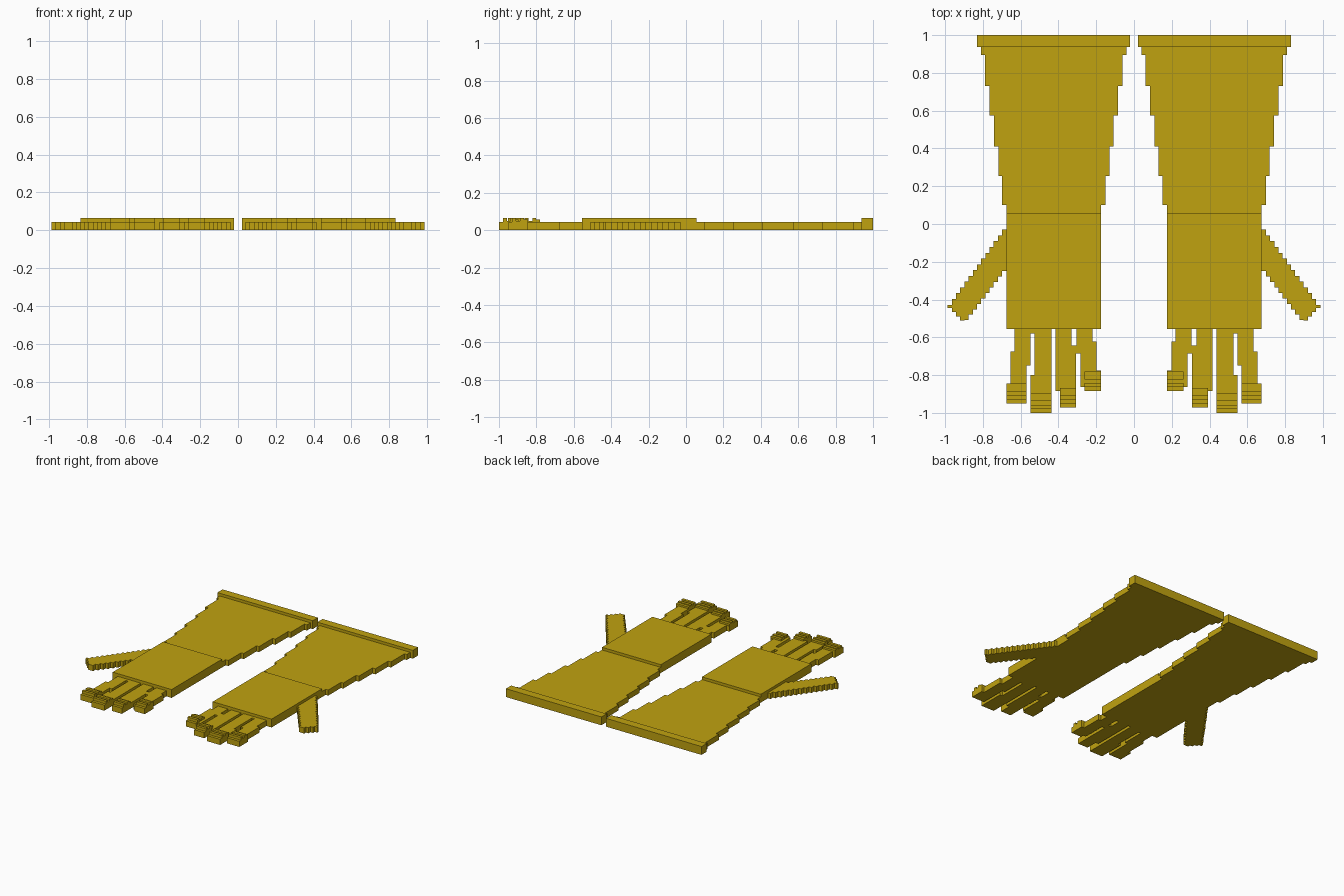
import bpy, bmesh

if "Cube" in bpy.data.objects:
    bpy.data.objects.remove(bpy.data.objects["Cube"])

LOW, HIGH = 0.043, 0.064      # thin and raised thickness
U = 0.0222                    # width of one stair step

gold = bpy.data.materials.new("mustard_gold")
gold.diffuse_color = (0.53, 0.365, 0.005, 1)
gold.use_nodes = True
gold.node_tree.nodes["Principled BSDF"].inputs["Base Color"].default_value = gold.diffuse_color


def stair_prism(name, rows, z0, z1, along_x=False):
    """Extrude a stepped outline given as rows (start, end, low side, high side)."""
    left, right = [], []
    for a, b, lo, hi in rows:
        left += [(lo, a), (lo, b)]
        right += [(hi, a), (hi, b)]
    outline = []
    for p in left + right[::-1]:
        p = p[::-1] if along_x else p
        if not outline or max(abs(p[0] - outline[-1][0]), abs(p[1] - outline[-1][1])) > 1e-5:
            outline.append(p)
    bm = bmesh.new()
    face = bm.faces.new([bm.verts.new((x, y, z0)) for x, y in outline])
    ext = bmesh.ops.extrude_face_region(bm, geom=[face])
    for v in ext["geom"]:
        if isinstance(v, bmesh.types.BMVert):
            v.co.z = z1
    bmesh.ops.recalc_face_normals(bm, faces=bm.faces)
    mesh = bpy.data.meshes.new(name)
    bm.to_mesh(mesh)
    bm.free()
    mesh.materials.append(gold)
    ob = bpy.data.objects.new(name, mesh)
    bpy.context.collection.objects.link(ob)
    ob.modifiers.new("mirror", 'MIRROR')   # the other glove
    return ob


# Cuff band and flared, stepped sleeve
stair_prism("cuff", [(1.0, 0.937, 0.02, 0.832)], 0, HIGH)
stair_prism("sleeve", [
    (0.937, 0.895, 0.04, 0.81),
    (0.895, 0.73, 0.062, 0.79),
    (0.73, 0.575, 0.085, 0.766),
    (0.575, 0.41, 0.108, 0.742),
    (0.41, 0.255, 0.13, 0.718),
    (0.255, 0.10, 0.152, 0.698),
    (0.10, 0.056, 0.175, 0.676)], 0, LOW)

# Raised back of the hand
stair_prism("hand", [(0.056, -0.557, 0.175, 0.676)], 0, HIGH)

# Diagonal thumb, one column per step, with a rounded tip
tip = {10: -0.51, 11: -0.49, 12: -0.465, 13: -0.445}
thumb = []
for i in range(14):
    x = 0.676 + i * U
    thumb.append((x, x + U, tip.get(i, -0.25 - 0.0288 * i), -0.03 - 0.0306 * i))
stair_prism("thumb", thumb, 0, LOW, along_x=True)

# Stepped fingers
fingers = {
    "little_finger": [(-0.557, -0.622, 0.22, 0.305), (-0.622, -0.643, 0.198, 0.305),
                      (-0.643, -0.686, 0.198, 0.308), (-0.686, -0.776, 0.198, 0.284),
                      (-0.776, -0.863, 0.175, 0.284), (-0.863, -0.885, 0.175, 0.262)],
    "ring_finger": [(-0.557, -0.643, 0.33, 0.416), (-0.643, -0.885, 0.308, 0.416),
                    (-0.885, -0.972, 0.308, 0.393)],
    "middle_finger": [(-0.557, -0.58, 0.438, 0.548), (-0.58, -0.80, 0.438, 0.527),
                      (-0.80, -1.0, 0.438, 0.548)],
    "index_finger": [(-0.557, -0.675, 0.548, 0.633), (-0.675, -0.75, 0.548, 0.655),
                     (-0.75, -0.845, 0.57, 0.655), (-0.845, -0.95, 0.57, 0.676)],
}
for name, rows in fingers.items():
    stair_prism(name, rows, 0, LOW)
    # Knuckle ridges across the fingertip
    end, lo, hi = rows[-1][1:]
    for k, top in ((1, HIGH), (2, 0.05), (3, HIGH), (4, 0.057)):
        y = end + k * 0.021
        stair_prism(f"{name}_ridge_{k}", [(y + 0.021, y, lo, hi)], LOW, top)
